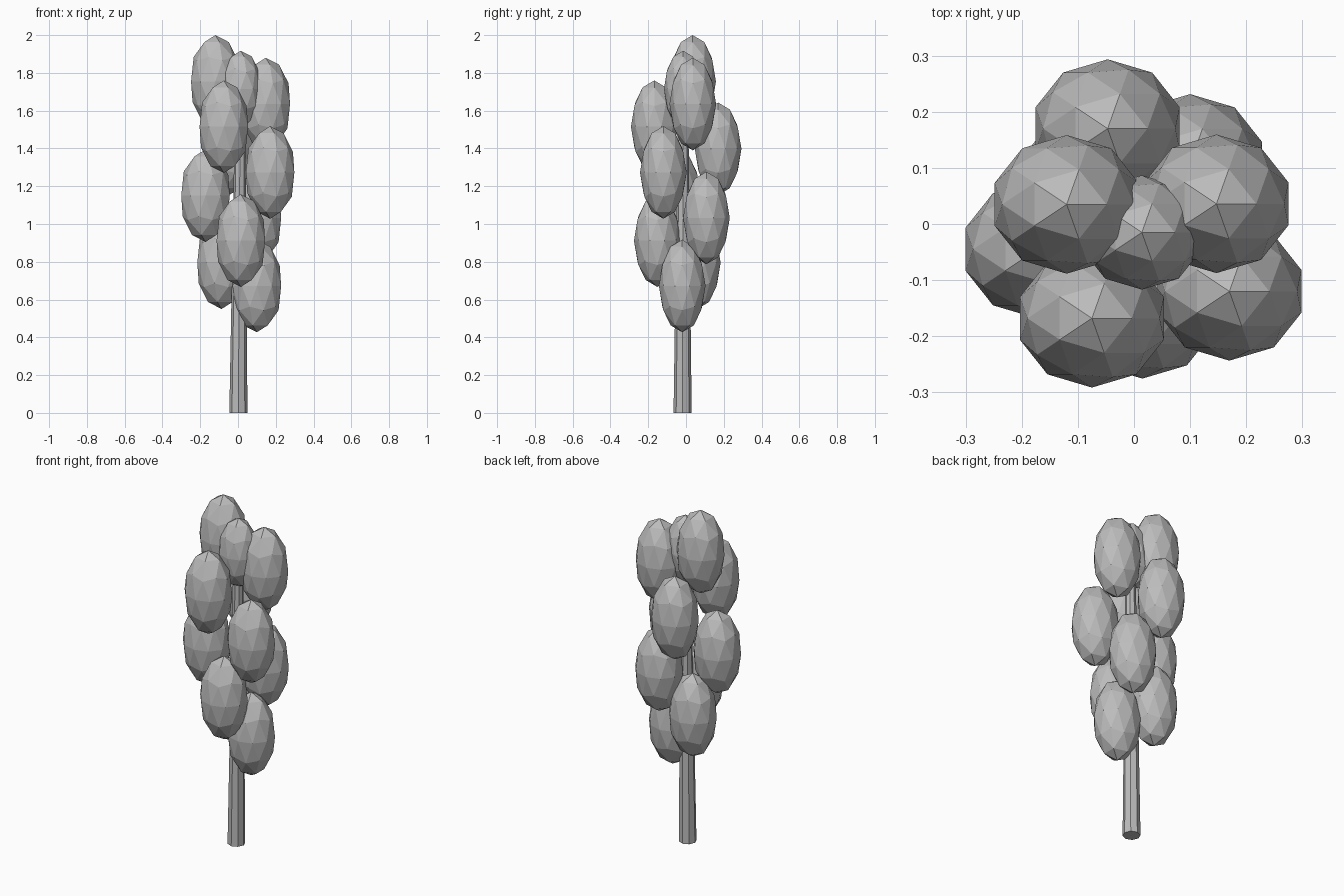
import bpy

if "Cube" in bpy.data.objects:
    bpy.data.objects.remove(bpy.data.objects["Cube"])

grey = bpy.data.materials.new("plain grey")
grey.diffuse_color = (0.5, 0.5, 0.5, 1)
grey.use_nodes = True
grey.node_tree.nodes["Principled BSDF"].inputs["Base Color"].default_value = grey.diffuse_color


def finish(ob, name):
    ob.name = name
    ob.data.materials.append(grey)


# Leaning, tapered trunk
bpy.ops.mesh.primitive_cone_add(vertices=8, radius1=0.048, radius2=0.026,
                                depth=1.72, location=(0, 0, 0.86))
trunk = bpy.context.object
finish(trunk, "trunk")
base, tip = (0.002, -0.018), (0.012, -0.015)
for v in trunk.data.vertices:
    x, y = tip if v.co.z > 0 else base
    v.co.x += x
    v.co.y += y

# Foliage clumps: x, y, z of centre and size
clumps = [
    (-0.12, 0.035, 1.755, 1), (0.014, -0.015, 1.715, 0.825),
    (0.147, 0.036, 1.635, 1), (-0.075, -0.168, 1.515, 1),
    (-0.047, 0.17, 1.398, 1), (0.17, -0.12, 1.273, 1),
    (-0.172, -0.045, 1.15, 1), (0.1, 0.108, 1.032, 1),
    (0.015, -0.152, 0.912, 1), (-0.087, 0.06, 0.795, 1),
    (0.1, -0.02, 0.672, 1),
]
for i, (x, y, z, s) in enumerate(clumps):
    bpy.ops.mesh.primitive_ico_sphere_add(subdivisions=2, radius=1, location=(x, y, z))
    ob = bpy.context.object
    ob.scale = (0.135 * s, 0.1235 * s, 0.245 * s)
    finish(ob, f"foliage_{i + 1}")
